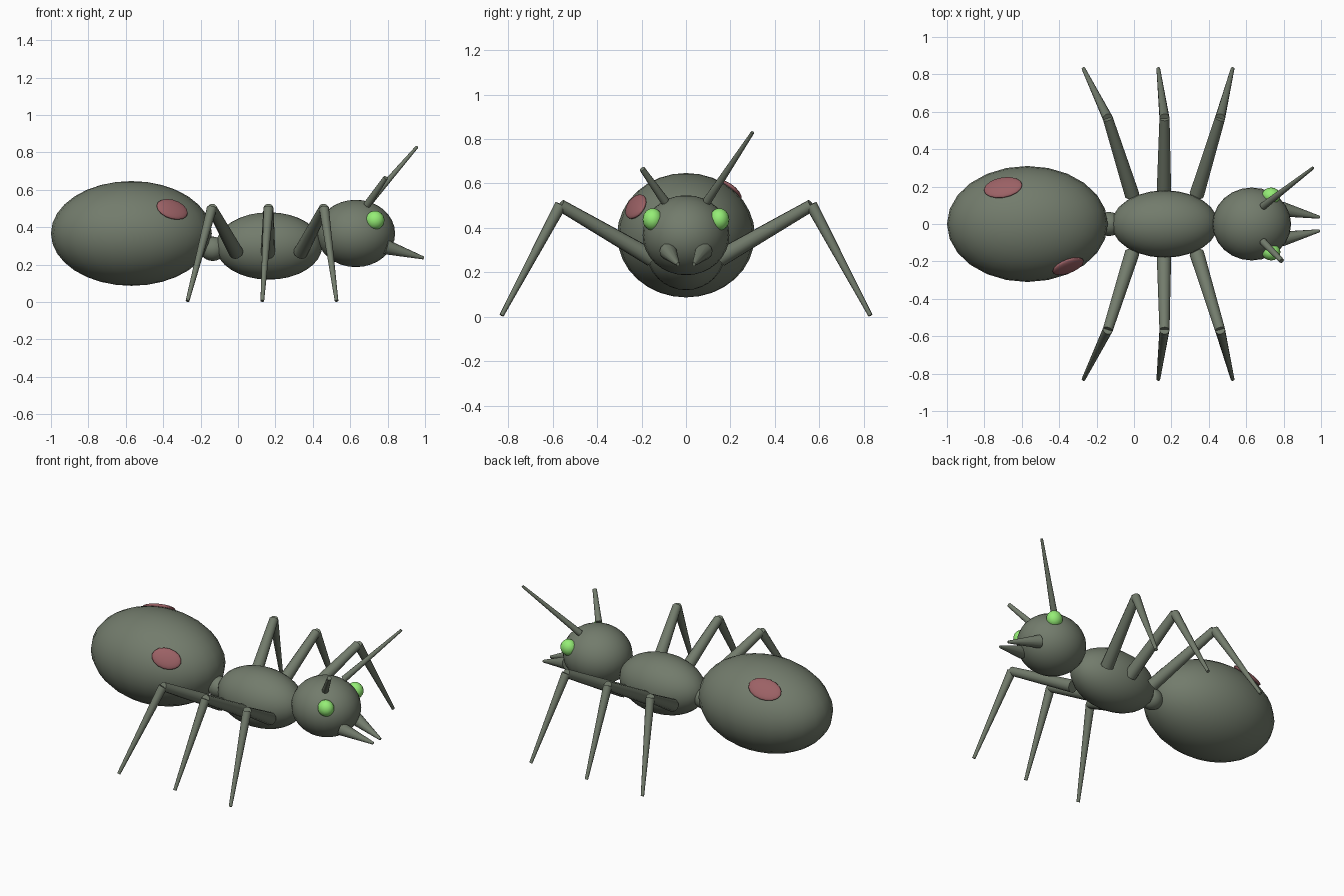
import bpy
from mathutils import Vector, Matrix

if "Cube" in bpy.data.objects:
    bpy.data.objects.remove(bpy.data.objects["Cube"])


def material(name, rgb):
    m = bpy.data.materials.new(name)
    m.diffuse_color = (*rgb, 1)
    m.use_nodes = True
    m.node_tree.nodes["Principled BSDF"].inputs["Base Color"].default_value = m.diffuse_color
    return m


BODY = material("body_green_grey", (0.17, 0.20, 0.15))
EYE = material("eye_green", (0.30, 0.85, 0.18))
SPOT = material("spot_red", (0.33, 0.12, 0.13))


def finish(name, mat):
    ob = bpy.context.object
    ob.name = name
    ob.data.materials.append(mat)
    bpy.ops.object.shade_smooth_by_angle()
    return ob


def ellipsoid(name, loc, radii, mat=BODY, seg=24, rings=16):
    bpy.ops.mesh.primitive_uv_sphere_add(segments=seg, ring_count=rings, radius=1, location=loc)
    bpy.context.object.scale = radii
    return finish(name, mat)


def taper(name, a, b, r1, r2, sides=12):
    a, b = Vector(a), Vector(b)
    bpy.ops.mesh.primitive_cone_add(vertices=sides, radius1=r1, radius2=r2,
                                    depth=(b - a).length, location=(a + b) / 2,
                                    rotation=(b - a).to_track_quat('Z', 'Y').to_euler())
    return finish(name, BODY)


# Main body
ABD_C, ABD_R = Vector((-0.57, 0, 0.367)), Vector((0.43, 0.31, 0.28))
ellipsoid("abdomen", ABD_C, ABD_R)
ellipsoid("waist", (-0.135, 0, 0.285), (0.07, 0.065, 0.065), seg=16, rings=12)
ellipsoid("thorax", (0.165, 0, 0.30), (0.285, 0.18, 0.18))
ellipsoid("head", (0.63, 0, 0.367), (0.21, 0.195, 0.18))

# Paired parts
legs = {"rear": (-0.01, -0.14, -0.27), "middle": (0.16, 0.163, 0.13), "front": (0.335, 0.46, 0.527)}
for side, s in (("left", 1), ("right", -1)):
    for pos, (hip, knee, foot) in legs.items():
        k = (knee, s * 0.565, 0.502)
        taper(f"{pos}_{side}_upper_leg", (hip, s * 0.155, 0.265), k, 0.039, 0.027)
        taper(f"{pos}_{side}_lower_leg", k, (foot, s * 0.83, 0.006), 0.027, 0.010)
    ellipsoid(f"{side}_eye", (0.733, s * 0.15, 0.438), (0.05, 0.045, 0.05), EYE, 16, 12)
    taper(f"{side}_mandible", (0.79, s * 0.08, 0.295), (0.992, s * 0.036, 0.236), 0.04, 0.008)

# Antennae: one whole, one broken short
taper("left_antenna", (0.69, 0.095, 0.52), (0.957, 0.30, 0.83), 0.020, 0.008)
taper("right_antenna", (0.69, -0.095, 0.52), (0.79, -0.197, 0.665), 0.020, 0.013)


# Flat spots lying on the abdomen surface
def spot(name, x, y, length, width):
    dx, dy = x - ABD_C.x, y
    dz = ABD_R.z * max(0, 1 - (dx / ABD_R.x) ** 2 - (dy / ABD_R.y) ** 2) ** 0.5
    n = Vector((dx / ABD_R.x ** 2, dy / ABD_R.y ** 2, dz / ABD_R.z ** 2)).normalized()
    t = (Vector((1, 0, 0)) - n * n.x).normalized()
    ob = ellipsoid(name, ABD_C + Vector((dx, dy, dz)), (length, width, 0.02), SPOT, 16, 12)
    ob.rotation_euler = Matrix((t, n.cross(t), n)).transposed().to_euler()


spot("side_spot", -0.352, -0.226, 0.09, 0.062)
spot("top_spot", -0.70, 0.195, 0.105, 0.068)
